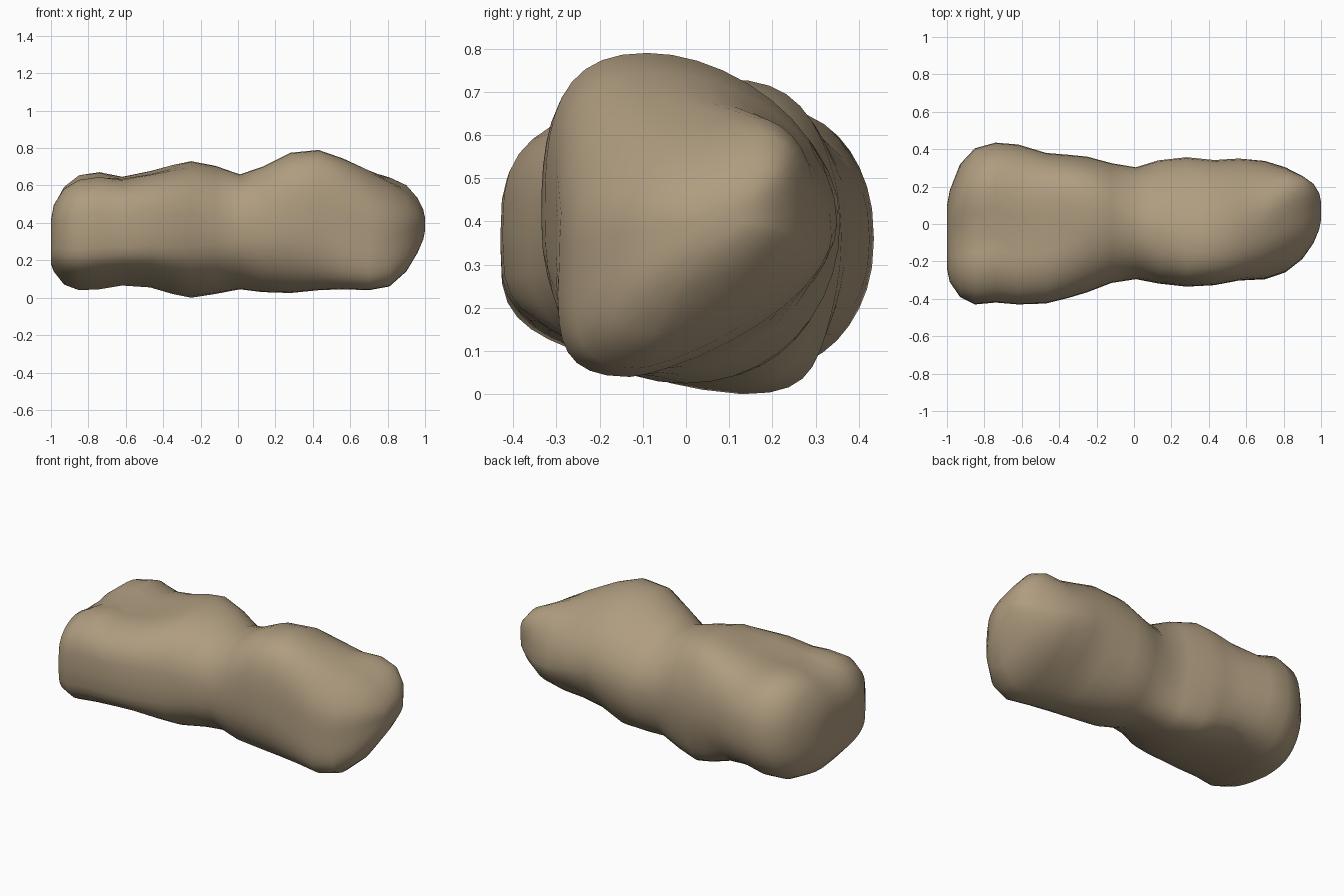
import bpy, bmesh, math

# stations: x, y_min, y_max, z_bottom, z_top, y of the top ridge, y of the keel
ST = [
    (-1.00, -.24, .10, .18, .43, -.07, -.07), (-.985, -.31, .18, .14, .51, -.06, -.05),
    (-.93, -.39, .32, .07, .605, .0, .02), (-.85, -.43, .405, .04, .66, .06, .06),
    (-.74, -.42, .435, .045, .675, .08, .08), (-.62, -.43, .425, .065, .65, .04, .06),
    (-.47, -.425, .38, .055, .68, .05, .09), (-.35, -.395, .37, .02, .71, .08, .12),
    (-.25, -.365, .36, .0, .73, .08, .13), (-.12, -.315, .325, .02, .705, .06, .11),
    (.01, -.295, .303, .045, .66, .02, .06), (.13, -.318, .34, .03, .70, -.05, .02),
    (.28, -.335, .357, .025, .775, -.09, .00), (.43, -.327, .342, .04, .79, -.09, -.06),
    (.56, -.302, .35, .045, .745, -.07, -.10), (.70, -.292, .337, .04, .685, .00, -.13),
    (.81, -.255, .303, .06, .65, .10, -.11), (.90, -.185, .255, .14, .605, .14, -.07),
    (.96, -.10, .21, .24, .535, .14, -.02), (.99, -.03, .165, .31, .475, .11, .03),
    (1.00, .02, .12, .36, .43, .08, .05),
]
N = 40

# shallow hollows in the upper surface: x, y, radius x, radius y, depth
DENTS = [(-.84, -.06, .16, .12, .05), (-.48, -.07, .16, .10, .02),
         (.84, .04, .12, .08, .025), (.05, .22, .12, .12, .02)]


def ramp(x, a, b):
    return min(1, max(0, (x - a) / (b - a)))


def power(x, c, s):
    """Corner roundness of each quarter of a cross-section."""
    t, u = ramp(x, -.5, .05), ramp(x, .3, .75)
    if c < 0:                    # front: boxy at the left, round at the right
        return .62 + .30 * t
    if s < 0:                    # back, below: chamfered at the right end
        return .84 + .12 * t + .38 * u
    return .82 + .18 * t - .08 * u


def bend(v, p):
    return math.copysign(abs(v) ** p, v) if abs(v) > 1e-9 else 0.0


def section(x, y0, y1, zb, zt, ridge, keel):
    yc, hw = (y0 + y1) / 2, (y1 - y0) / 2
    zm = zb + (zt - zb) * .5
    left = 1 - ramp(x, -.4, .1)
    for i in range(N):
        a = 2 * math.pi * i / N
        c, s = math.cos(a), math.sin(a)
        p = power(x, c, s)
        c, s = bend(c, p), bend(s, p)
        lean = (ridge if s > 0 else keel) - yc
        y = yc + hw * c + lean * abs(s) ** (2 + 2 * left)
        z = zm + (zt - zb) / 2 * s
        if s < 0 and y < keel:   # underside rises to the front
            z += .11 * left * (keel - y) * s * s
        if s > 0:
            for dx, dy, rx, ry, d in DENTS:
                z -= s * d * math.exp(-((x - dx) / rx) ** 2 - ((y - dy) / ry) ** 2)
        yield (x, y, z)


# lumpy boulder body: rings lofted along x
bm = bmesh.new()
rings = [[bm.verts.new(p) for p in section(*s)] for s in ST]
for a, b in zip(rings, rings[1:]):
    for i in range(N):
        j = (i + 1) % N
        bm.faces.new((a[i], a[j], b[j], b[i]))
# closed ends
for r in (rings[0], rings[-1]):
    bm.faces.new(r)
bmesh.ops.recalc_face_normals(bm, faces=bm.faces)
mesh = bpy.data.meshes.new("boulder")
bm.to_mesh(mesh)
bm.free()
mesh.shade_smooth()
rock = bpy.data.objects.new("boulder", mesh)
bpy.context.collection.objects.link(rock)

mat = bpy.data.materials.new("tan stone")
mat.diffuse_color = (.43, .335, .215, 1)
mesh.materials.append(mat)
